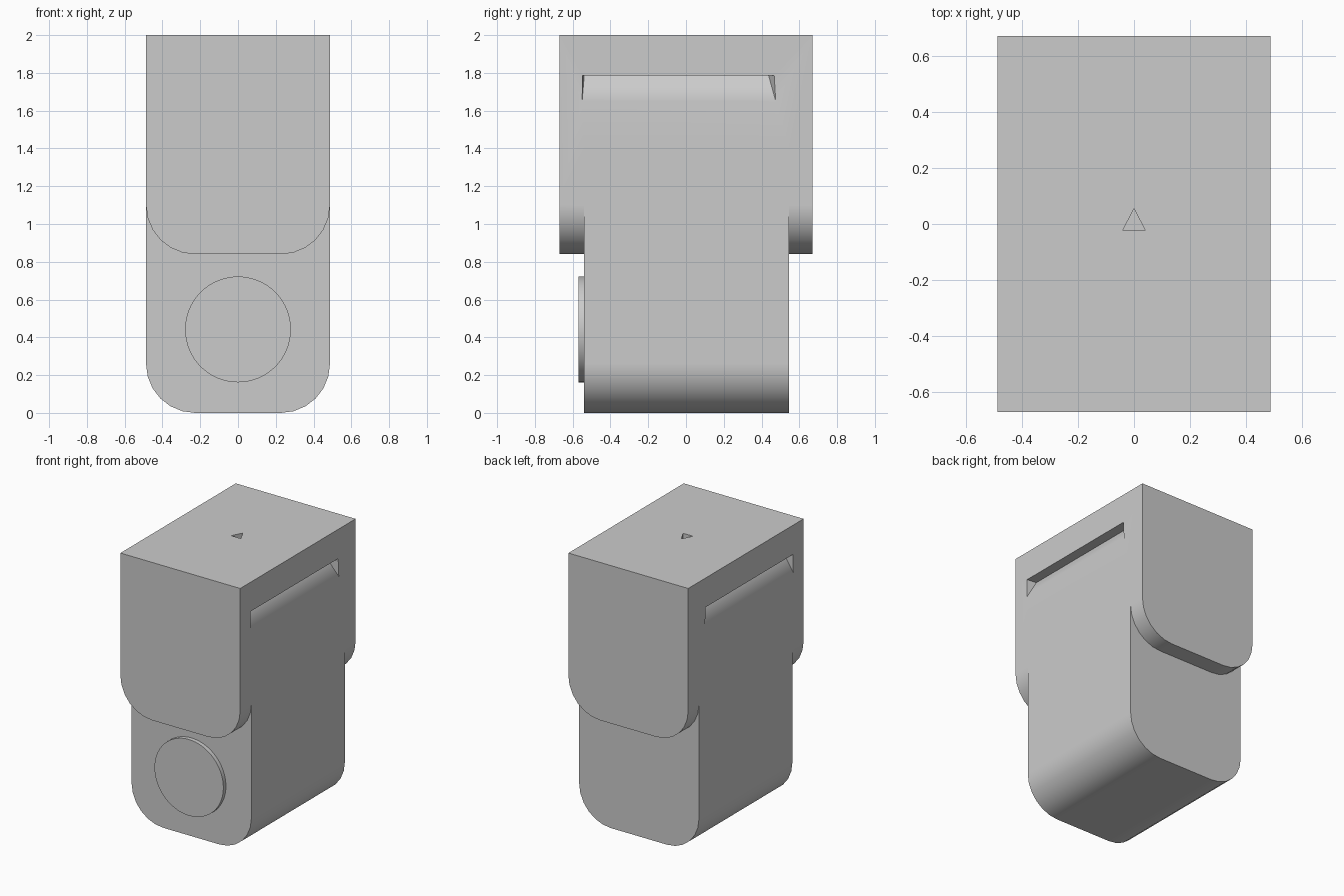
import bpy
import bmesh
from math import sin, cos, pi, radians

cube = bpy.data.objects.get("Cube")
if cube:
    bpy.data.objects.remove(cube)

grey = bpy.data.materials.new("light_grey")
grey.use_nodes = True
grey.diffuse_color = (0.6, 0.6, 0.6, 1)
grey.node_tree.nodes["Principled BSDF"].inputs["Base Color"].default_value = (0.6, 0.6, 0.6, 1)

HALF_W = 0.487
RADIUS = 0.26


def loft(name, first, second):
    """Closed solid between two matching rings of points."""
    bm = bmesh.new()
    a = [bm.verts.new(p) for p in first]
    b = [bm.verts.new(p) for p in second]
    bm.faces.new(a)
    bm.faces.new(b[::-1])
    for i in range(len(a)):
        j = (i + 1) % len(a)
        bm.faces.new((a[i], b[i], b[j], a[j]))
    bmesh.ops.recalc_face_normals(bm, faces=bm.faces)
    mesh = bpy.data.meshes.new(name)
    bm.to_mesh(mesh)
    bm.free()
    obj = bpy.data.objects.new(name, mesh)
    bpy.context.collection.objects.link(obj)
    mesh.materials.append(grey)
    return obj


def rounded_block(name, y0, y1, z0, z1, steps=6):
    """Block with both lower side corners rounded."""
    c = HALF_W - RADIUS
    angles = [pi / 2 * i / steps for i in range(steps + 1)]
    right = [(c + RADIUS * sin(t), z0 + RADIUS * (1 - cos(t))) for t in angles]
    left = [(-x, z) for x, z in reversed(right)]
    ring = right + [(HALF_W, z1), (-HALF_W, z1)] + left
    return loft(name, [(x, y0, z) for x, z in ring], [(x, y1, z) for x, z in ring])


def combine(target, other, operation):
    mod = target.modifiers.new(operation, "BOOLEAN")
    mod.object, mod.operation, mod.solver = other, operation, "EXACT"
    bpy.context.view_layer.objects.active = target
    bpy.ops.object.modifier_apply(modifier=mod.name)
    bpy.data.objects.remove(other)


def smooth(obj):
    bpy.ops.object.select_all(action="DESELECT")
    obj.select_set(True)
    bpy.context.view_layer.objects.active = obj
    bpy.ops.object.shade_smooth_by_angle(angle=radians(30))
    mod = obj.modifiers.new("weighted_normals", "WEIGHTED_NORMAL")
    mod.keep_sharp = True


# Wide hood over a narrower lower body
body = rounded_block("body", -0.67, 0.67, 0.84, 2.0)
combine(body, rounded_block("lower_body", -0.54, 0.545, 0, 1.4), "UNION")

# Scooped grip slot on each side: flat ceiling, sloping floor
for side in (-1, 1):
    section = [(0.02, 1.785), (-0.075, 1.785), (-0.05, 1.74), (0, 1.65), (0.02, 1.61)]
    near, far = [
        [(side * (HALF_W + dx), y + inset * min(dx, 0), z) for dx, z in section]
        for y, inset in ((-0.55, -0.15), (0.475, 0.5))
    ]
    combine(body, loft("slot_cutter", near, far), "DIFFERENCE")

# Triangular pointer recess in the top
triangle = [(-0.04, -0.023), (0.04, -0.023), (0, 0.055)]
combine(body, loft("pointer_cutter", [(x, y, 1.94) for x, y in triangle],
                   [(x, y, 2.05) for x, y in triangle]), "DIFFERENCE")
smooth(body)

# Round button on the lower front
bpy.ops.mesh.primitive_cylinder_add(vertices=64, radius=0.28, depth=0.05,
                                    location=(0, -0.545, 0.442), rotation=(pi / 2, 0, 0))
button = bpy.context.object
button.name = "button"
button.data.materials.append(grey)
smooth(button)
